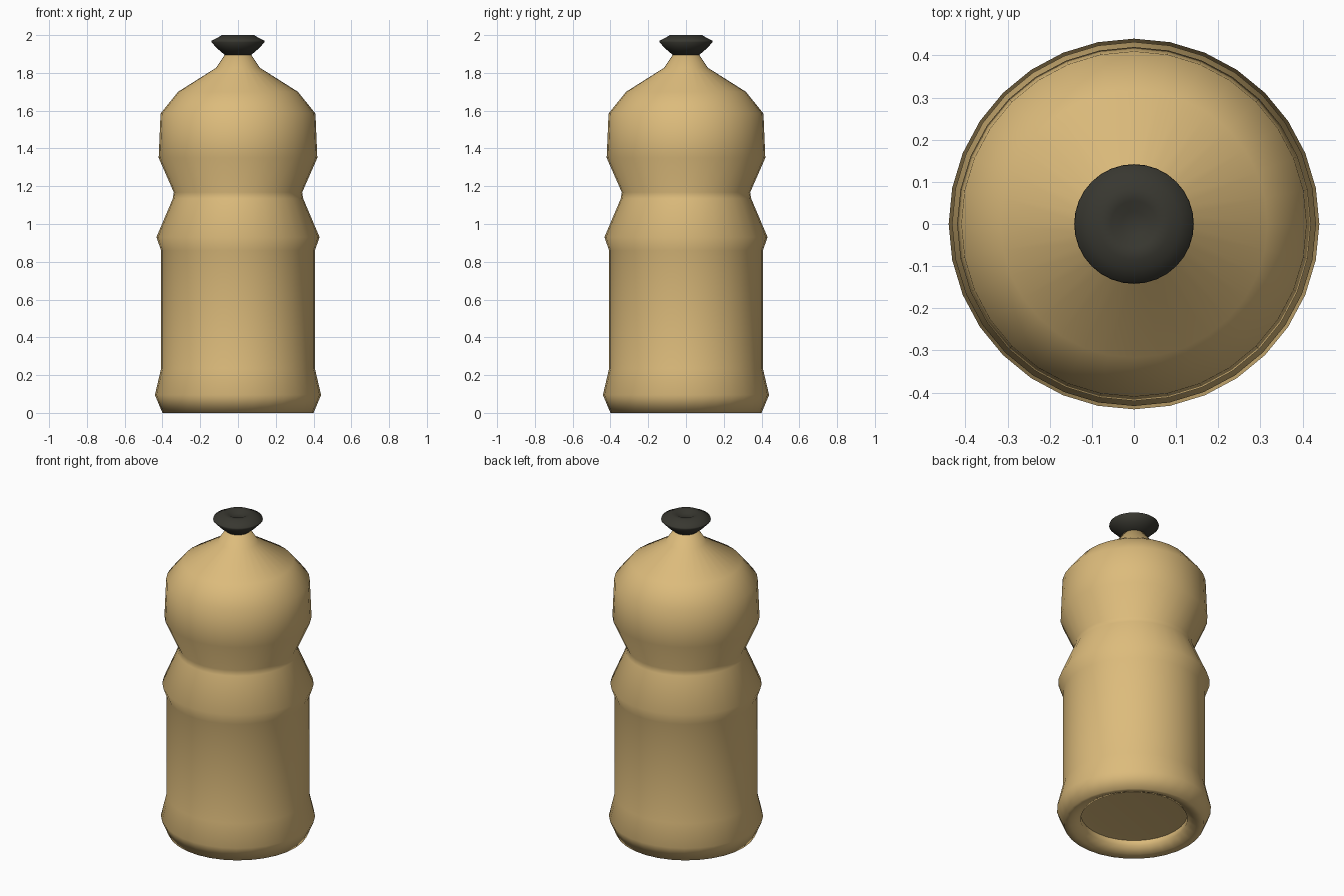
import bpy, bmesh
from math import radians, sin, cos, tau

SEGMENTS = 32

cube = bpy.data.objects.get("Cube")
if cube:
    bpy.data.objects.remove(cube, do_unlink=True)


def make_material(name, color):
    mat = bpy.data.materials.new(name)
    mat.use_nodes = True
    mat.diffuse_color = color
    mat.node_tree.nodes["Principled BSDF"].inputs["Base Color"].default_value = color
    return mat


def lathe(name, profile, mat, sharp_angle):
    """Revolve a (radius, height) profile; radius 0 closes an end at the axis."""
    bm = bmesh.new()
    rings = []
    for r, z in profile:
        if r == 0:
            rings.append([bm.verts.new((0, 0, z))] * SEGMENTS)
        else:
            rings.append([bm.verts.new((r * cos(tau * i / SEGMENTS), r * sin(tau * i / SEGMENTS), z))
                          for i in range(SEGMENTS)])
    for low, high in zip(rings, rings[1:]):
        for i in range(SEGMENTS):
            j = (i + 1) % SEGMENTS
            corners = dict.fromkeys((low[i], low[j], high[j], high[i]))
            bm.faces.new(list(corners))
    bmesh.ops.recalc_face_normals(bm, faces=bm.faces)
    mesh = bpy.data.meshes.new(name)
    bm.to_mesh(mesh)
    bm.free()
    mesh.materials.append(mat)
    obj = bpy.data.objects.new(name, mesh)
    bpy.context.collection.objects.link(obj)
    bpy.ops.object.select_all(action='DESELECT')
    obj.select_set(True)
    bpy.context.view_layer.objects.active = obj
    bpy.ops.object.shade_smooth_by_angle(angle=radians(sharp_angle))
    return obj


tan = make_material("tan plastic", (0.72, 0.50, 0.20, 1))
charcoal = make_material("charcoal rubber", (0.040, 0.039, 0.030, 1))

# Bottle: recessed base, grip waist, domed shoulder and neck
lathe("bottle_body", [
    (0, 0.07), (0.25, 0.07), (0.305, 0.065), (0.305, 0.03), (0.36, 0.005),
    (0.40, 0), (0.44, 0.095), (0.407, 0.235), (0.407, 0.86), (0.432, 0.93),
    (0.345, 1.135), (0.34, 1.168), (0.42, 1.35), (0.41, 1.585),
    (0.317, 1.70), (0.116, 1.827), (0.07, 1.895), (0, 1.905),
], tan, 75)

# Drinking cap: flared underside, thin rim and dimpled top
lathe("drinking_cap", [
    (0, 1.895), (0.07, 1.895), (0.105, 1.925), (0.142, 1.963), (0.14, 1.971),
    (0.11, 1.985), (0.085, 2.0), (0.055, 1.998), (0.03, 1.985), (0, 1.985),
], charcoal, 75)
